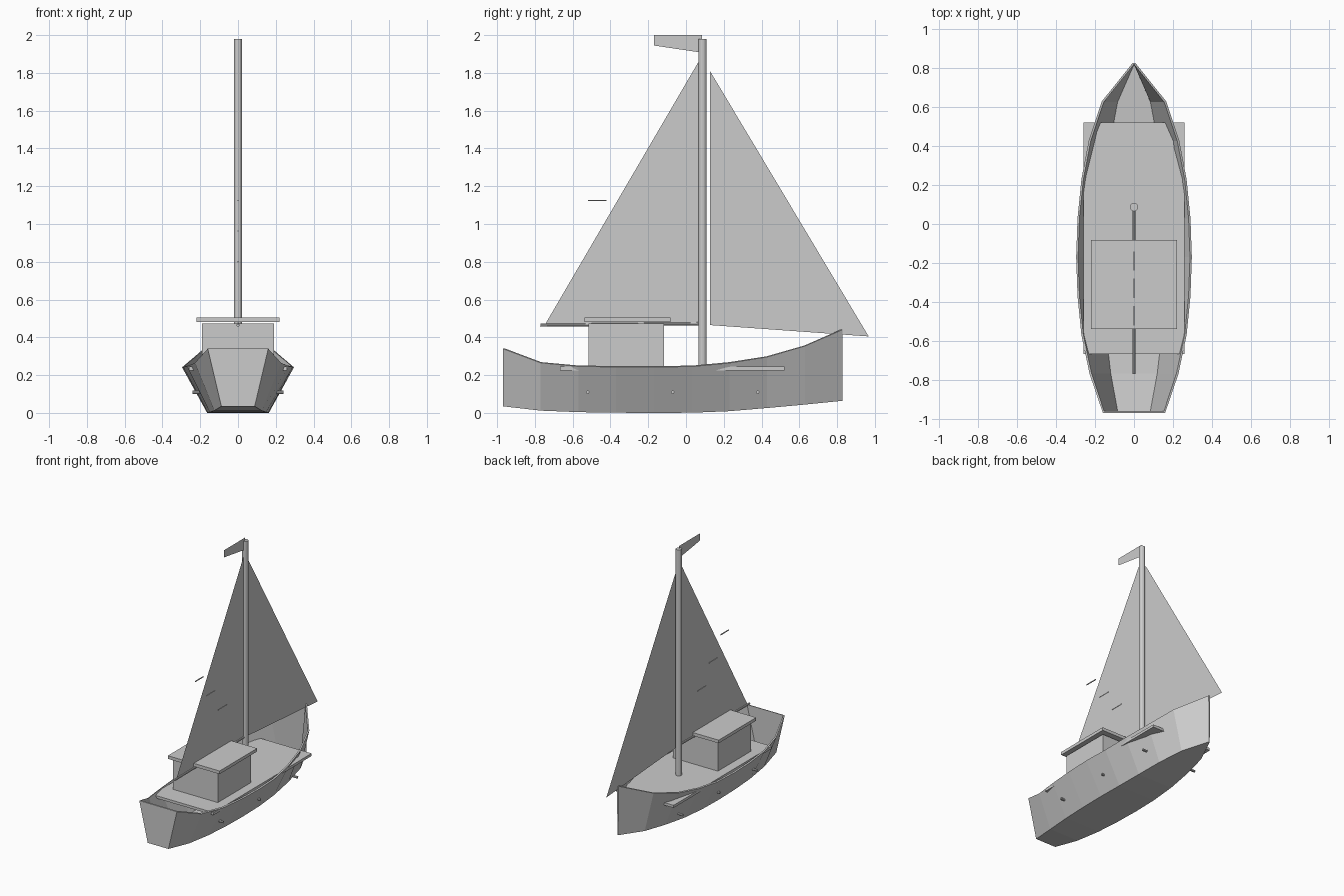
import bpy, bmesh, math
from mathutils import Vector

if "Cube" in bpy.data.objects:
    bpy.data.objects.remove(bpy.data.objects["Cube"])


def make_object(name, verts, faces):
    mesh = bpy.data.meshes.new(name)
    mesh.from_pydata(verts, [], faces)
    bm = bmesh.new()
    bm.from_mesh(mesh)
    bmesh.ops.recalc_face_normals(bm, faces=bm.faces[:])
    bm.to_mesh(mesh)
    bm.free()
    obj = bpy.data.objects.new(name, mesh)
    bpy.context.collection.objects.link(obj)
    return obj


def box(name, center, size):
    bpy.ops.mesh.primitive_cube_add(size=1, location=center)
    obj = bpy.context.object
    obj.name = name
    obj.scale = size
    bpy.ops.object.transform_apply(location=False, rotation=False, scale=True)
    return obj


def rod(name, start, end, radius, sides):
    a, b = Vector(start), Vector(end)
    bpy.ops.mesh.primitive_cylinder_add(vertices=sides, radius=radius,
                                        depth=(b - a).length, location=(a + b) / 2)
    obj = bpy.context.object
    obj.name = name
    obj.rotation_euler = (b - a).to_track_quat('Z', 'Y').to_euler()
    return obj


def sheet(name, outline):
    # Flat cloth in the x = 0 plane from (y, z) points
    return make_object(name, [(0, y, z) for y, z in outline], [range(len(outline))])


# Hull: stations of (y, half width at rim, rim height, keel height)
stations = [
    (-0.97, 0.160, 0.340, 0.035), (-0.77, 0.228, 0.265, 0.012),
    (-0.57, 0.270, 0.246, 0.004), (-0.37, 0.290, 0.243, 0.001),
    (-0.17, 0.297, 0.243, 0.000), (0.03, 0.290, 0.245, 0.001),
    (0.23, 0.270, 0.264, 0.009), (0.43, 0.232, 0.296, 0.026),
    (0.63, 0.165, 0.354, 0.044), (0.828, 0.006, 0.440, 0.064),
]
verts, faces = [], []
for y, w, top, low in stations:
    verts += [(-w, y, top), (-w * 0.55, y, low), (w * 0.55, y, low), (w, y, top)]
for i in range(len(stations) - 1):
    for j in range(3):
        a = i * 4 + j
        faces.append((a, a + 1, a + 5, a + 4))
last = (len(stations) - 1) * 4
faces += [(0, 1, 2, 3), (last, last + 1, last + 2, last + 3)]
hull = make_object("hull", verts, faces)
# Make sure the bottom faces point down so the shell thickens inward
if hull.data.polygons[1].normal.z > 0:
    hull.data.flip_normals()
shell = hull.modifiers.new("shell", 'SOLIDIFY')
shell.thickness = 0.011
shell.offset = -1

# Deck and cabin
box("deck", (0, -0.073, 0.235), (0.52, 1.19, 0.02))
box("cabin", (0, -0.316, 0.355), (0.38, 0.40, 0.235))
box("cabin_roof", (0, -0.31, 0.492), (0.44, 0.456, 0.024))

# Mast and boom
rod("mast", (0, 0.087, 0.24), (0, 0.087, 1.98), 0.022, 12)
rod("boom", (0, -0.77, 0.464), (0, 0.07, 0.472), 0.008, 8)

# Sails and flag
sheet("main_sail", [(-0.745, 0.47), (0.07, 0.475), (0.07, 1.865)])
sheet("front_sail", [(0.127, 0.465), (0.967, 0.405), (0.127, 1.81)])
sheet("flag", [(-0.17, 1.945), (0.085, 1.907), (0.085, 2.0), (-0.17, 2.0)])

# Sail battens
for i in range(3):
    box(f"batten_{i + 1}", (0, -0.19 - 0.14 * i, 0.80 + 0.1625 * i), (0.006, 0.10, 0.006))

# Side pegs on both flanks
for side, label in ((-1, "left"), (1, "right")):
    for i, y in enumerate((-0.52, -0.07, 0.38)):
        rod(f"{label}_peg_{i + 1}", (side * 0.20, y, 0.11), (side * 0.24, y, 0.11), 0.009, 8)
